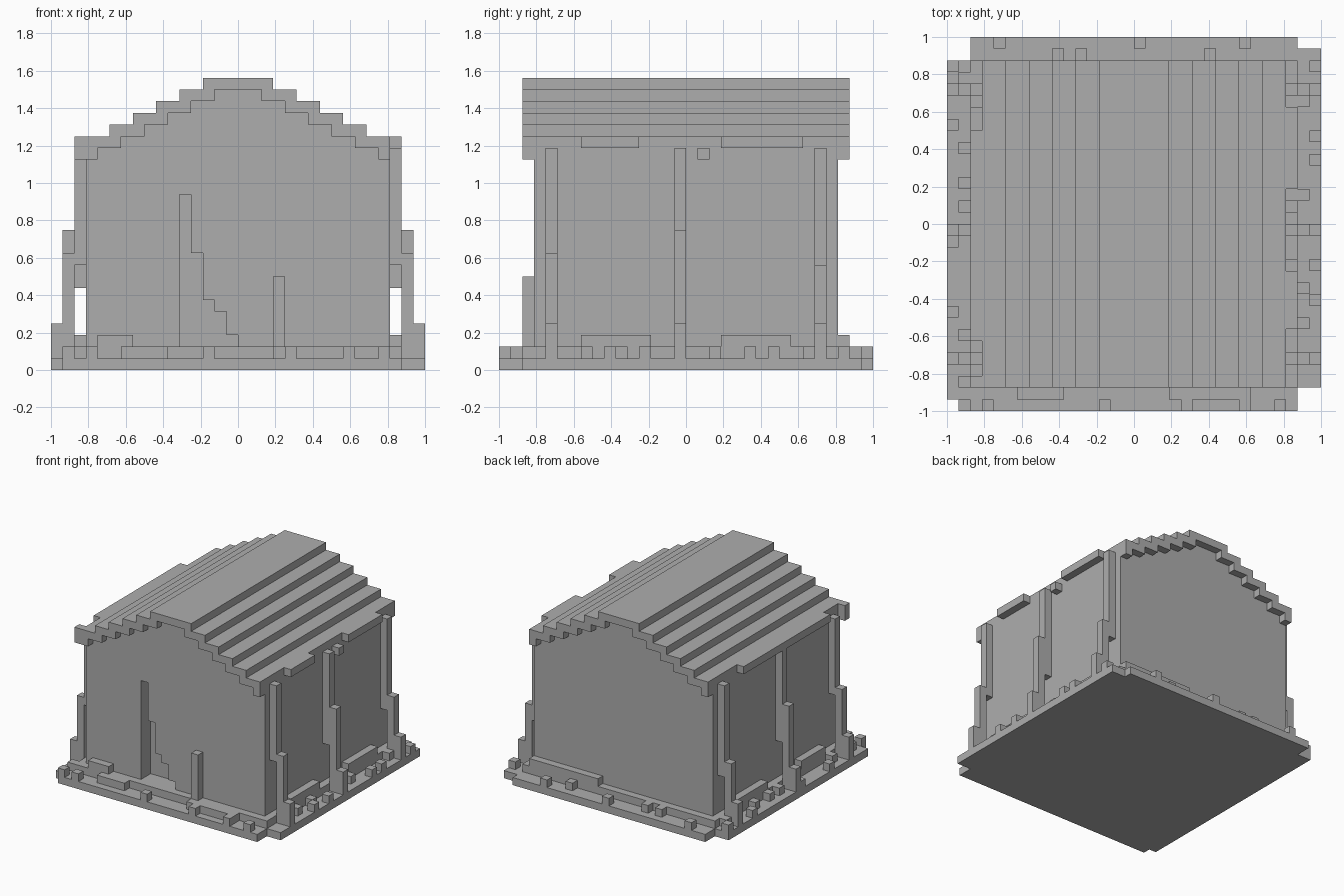
import bpy, bmesh

U = 0.0625  # one block of the grid
if "Cube" in bpy.data.objects:
    bpy.data.objects.remove(bpy.data.objects["Cube"], do_unlink=True)

stone = bpy.data.materials.new("grey_stone")
stone.use_nodes = True
stone.diffuse_color = (0.42, 0.42, 0.42, 1)
stone.node_tree.nodes["Principled BSDF"].inputs["Base Color"].default_value = (0.42, 0.42, 0.42, 1)


def finish(name, bm):
    bmesh.ops.recalc_face_normals(bm, faces=bm.faces)
    mesh = bpy.data.meshes.new(name)
    bm.to_mesh(mesh)
    bm.free()
    mesh.materials.append(stone)
    bpy.context.collection.objects.link(bpy.data.objects.new(name, mesh))


def boxes(name, spans):
    """One object made of boxes, each given as x, y and z ranges in blocks."""
    bm = bmesh.new()
    for span in spans:
        for v in bmesh.ops.create_cube(bm, size=1)["verts"]:
            v.co = [(lo + hi) / 2 * U + c * (hi - lo) * U
                    for c, (lo, hi) in zip(v.co, span)]
    finish(name, bm)


def extrude(name, points, axis, lo, hi):
    """Extrude a closed profile along y or z."""
    place = {"y": lambda p: (p[0] * U, lo * U, p[1] * U),
             "z": lambda p: (p[0] * U, p[1] * U, lo * U)}[axis]
    bm = bmesh.new()
    face = bm.faces.new([bm.verts.new(place(p)) for p in points])
    new = bmesh.ops.extrude_face_region(bm, geom=[face])["geom"]
    # the starting face stays as one end cap
    if not face.is_valid:
        bm.faces.new([v for v in bm.verts if v not in new])
    shift = (0, (hi - lo) * U, 0) if axis == "y" else (0, 0, (hi - lo) * U)
    bmesh.ops.translate(bm, vec=shift, verts=[g for g in new if isinstance(g, bmesh.types.BMVert)])
    finish(name, bm)


def mirrored(points):
    return points + [(-x, z) for x, z in reversed(points)]


def stairs(widths, z):
    """Stepped slope from the eave up to the ridge, on the +x side."""
    points = []
    for w in widths:
        points += [(w, z), (w, z + 1)]
        z += 1
    return points


# stepped roof, hanging over both gables
inner = stairs((12, 10, 8, 6, 4, 2), 18)
outer = [(13, 18), (13, 20)] + stairs((11, 9, 7, 5, 3), 20)
extrude("roof", mirrored(inner[::-1] + outer), "y", -14, 14)

# walls: solid core plus a front layer with the broken doorway
walls = [(13, 1), (13, 18)] + inner
extrude("walls", mirrored(walls), "y", -11, 13)
doorway = [(-5, 1), (-5, 15), (-4, 15), (-4, 10), (-3, 10), (-3, 6),
           (-2, 6), (-2, 5), (-1, 5), (-1, 3), (0, 3), (0, 1)]
extrude("front_wall", mirrored(walls) + doorway, "y", -13, -11)

# broken eaves
boxes("eaves", [((13, 14), (3, 10), (19, 20)), ((13, 14), (-9, -4), (19, 20)),
                ((13, 14), (1, 2), (18, 19)),
                ((-14, -13), (-10, 8), (19, 20)), ((-14, -13), (-14, -13), (18, 20))])

# stepped buttresses on both long sides
parts = []
for y, top, under in ((-12, 10, 9), (-1, 12, 7), (11, 9, 7)):
    for s in (-1, 1):
        for a, b, z in ((13, 14, (under, 19)), (14, 15, (1, top)), (15, 16, (1, 4))):
            parts.append((sorted((s * a, s * b)), (y, y + 1), z))
boxes("buttresses", parts)

# ground slab with broken corners
extrude("ground_slab", [(-15, -16), (14, -16), (14, -14), (16, -14), (16, 15), (14, 15),
                        (14, 16), (-14, 16), (-14, 14), (-16, 14), (-16, -15), (-15, -15)],
        "z", 0, 1)

# footing around the walls
boxes("footing", [((-14, 14), (-14, 14), (1, 2)),
                  ((-10, -6), (-15, -14), (1, 2)), ((3, 10), (-15, -14), (1, 2))])

# low rubble ledges and the post beside the doorway
boxes("ledges", [((-12, -9), (-14, -13), (2, 3)), ((3, 13), (13, 14), (2, 3)),
                 ((13, 14), (-9, -3), (2, 3)), ((13, 14), (3, 9), (2, 3)),
                 ((-14, -13), (3, 10), (2, 3)), ((-14, -13), (-9, -4), (2, 3))])
boxes("front_post", [((3, 4), (-14, -13), (2, 8))])

# scattered stones on the slab rim: x or y range across the rim, then positions along it
stones = []
for rim, spots in (((-16, -15), (-15, -13, -3, 4, 9, 12)),
                   ((15, 16), (-12, 0, 9)), ((14, 15), (-7, -5, 6))):
    stones += [((x, x + 1), rim, (1, 2)) for x in spots]
for rim, spots in (((15, 16), (-7, -4, -1, 5, 7, 13)), ((14, 15), (-9, -6, 2, 10)),
                   ((-15, -14), (-14, -10, 1, 3, 6, 12)), ((-16, -15), (-8, -2, 8, 13))):
    stones += [(rim, (y, y + 1), (1, 2)) for y in spots]
boxes("rim_stones", stones)
